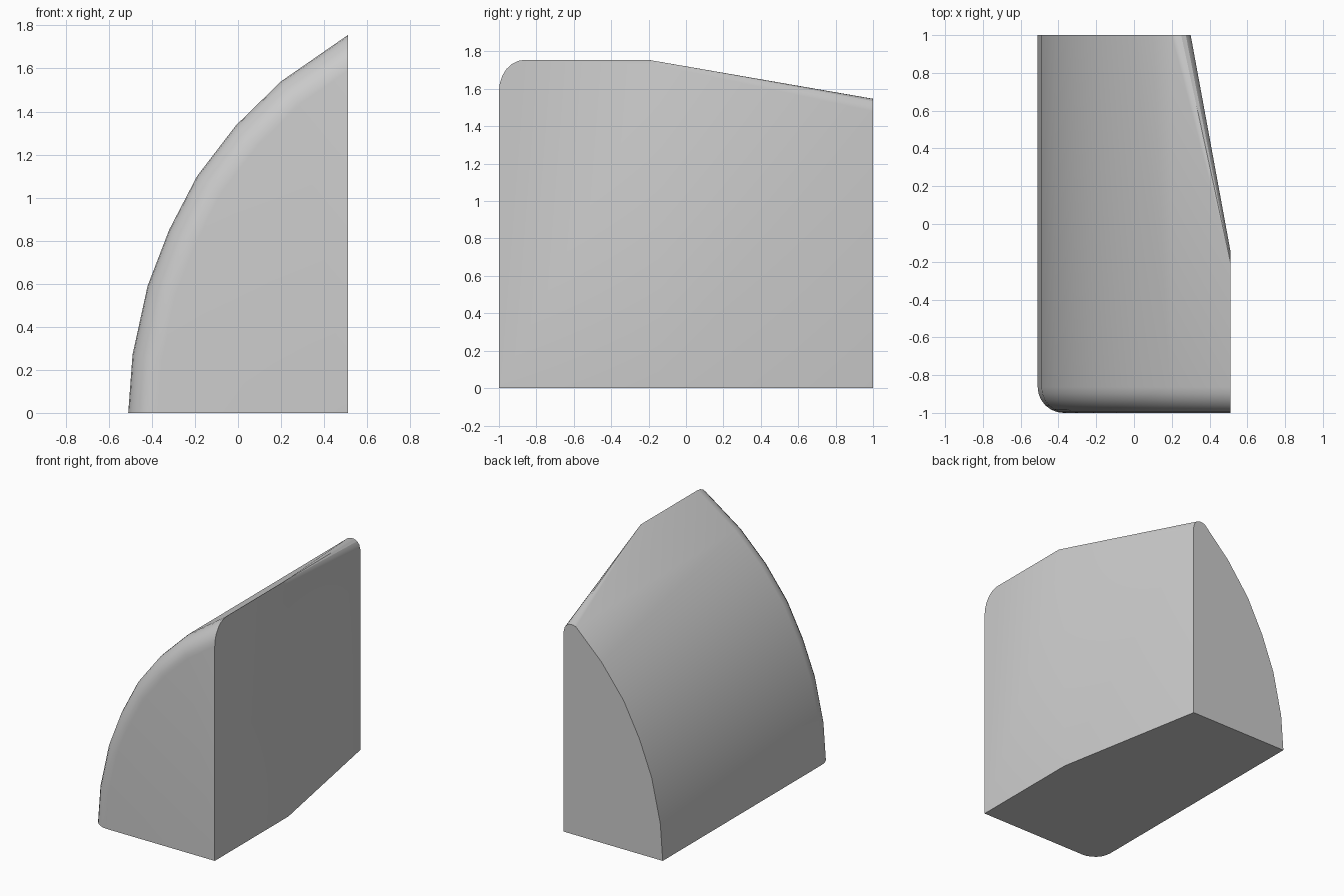
import bpy, bmesh, math
from mathutils import Vector

if "Cube" in bpy.data.objects:
    bpy.data.objects.remove(bpy.data.objects["Cube"])

R = 0.137          # radius of the rounded front rim
STEPS = 6

# curved back profile (x, z), from the base up to the ridge
profile = [Vector(p) for p in ((-0.51, 0), (-0.49, 0.27), (-0.42, 0.59), (-0.32, 0.85),
                               (-0.19, 1.10), (-0.01, 1.335), (0.20, 1.54), (0.51, 1.755))]


def inset(pts, d):
    """Offset the profile inwards, keeping its ends on the base and the right wall."""
    normals = []
    for a, b in zip(pts, pts[1:]):
        t = (b - a).normalized()
        normals.append(Vector((t.y, -t.x)))
    out = [pts[0] + Vector((d / normals[0].x, 0))]
    for p, n, m in zip(pts[1:], normals, normals[1:]):
        out.append(p + (n + m) * d / (1 + n.dot(m)))
    out.append(pts[-1] + Vector((0, d / normals[-1].y)))
    return out


points = []

# rounded front rim, closed down to the base on the right
for i in range(STEPS + 1):
    a = math.pi / 2 * i / STEPS
    y = -1 + R * (1 - math.sin(a))
    points += [(p.x, y, p.y) for p in inset(profile, R * (1 - math.cos(a)))]
points.append((0.51, -1, 0))

# ridge end and start of the slanted wall
points += [(0.51, -0.2, 1.755), (0.51, -0.14, 1.725), (0.51, -0.14, 0)]

# rear section with its rounded top corner
points += [(p.x, 1, p.y) for p in profile[:-1]]
points += [(x, 1, z) for x, z in ((0.225, 1.547), (0.25, 1.546), (0.274, 1.535),
                                  (0.292, 1.513), (0.30, 1.48), (0.30, 0))]

# the body is convex, so its skin is the hull of these sections
bm = bmesh.new()
for p in points:
    bm.verts.new(p)
res = bmesh.ops.convex_hull(bm, input=bm.verts[:])
loose = [v for v in bm.verts if not v.link_faces]
bmesh.ops.delete(bm, geom=loose, context='VERTS')
bmesh.ops.dissolve_limit(bm, angle_limit=math.radians(0.5), verts=bm.verts[:], edges=bm.edges[:])
bmesh.ops.recalc_face_normals(bm, faces=bm.faces[:])
mesh = bpy.data.meshes.new("curved_wedge_body")
bm.to_mesh(mesh)
bm.free()

body = bpy.data.objects.new("curved_wedge_body", mesh)
bpy.context.collection.objects.link(body)
bpy.context.view_layer.objects.active = body
body.select_set(True)
bpy.ops.object.shade_smooth_by_angle(angle=math.radians(20))
